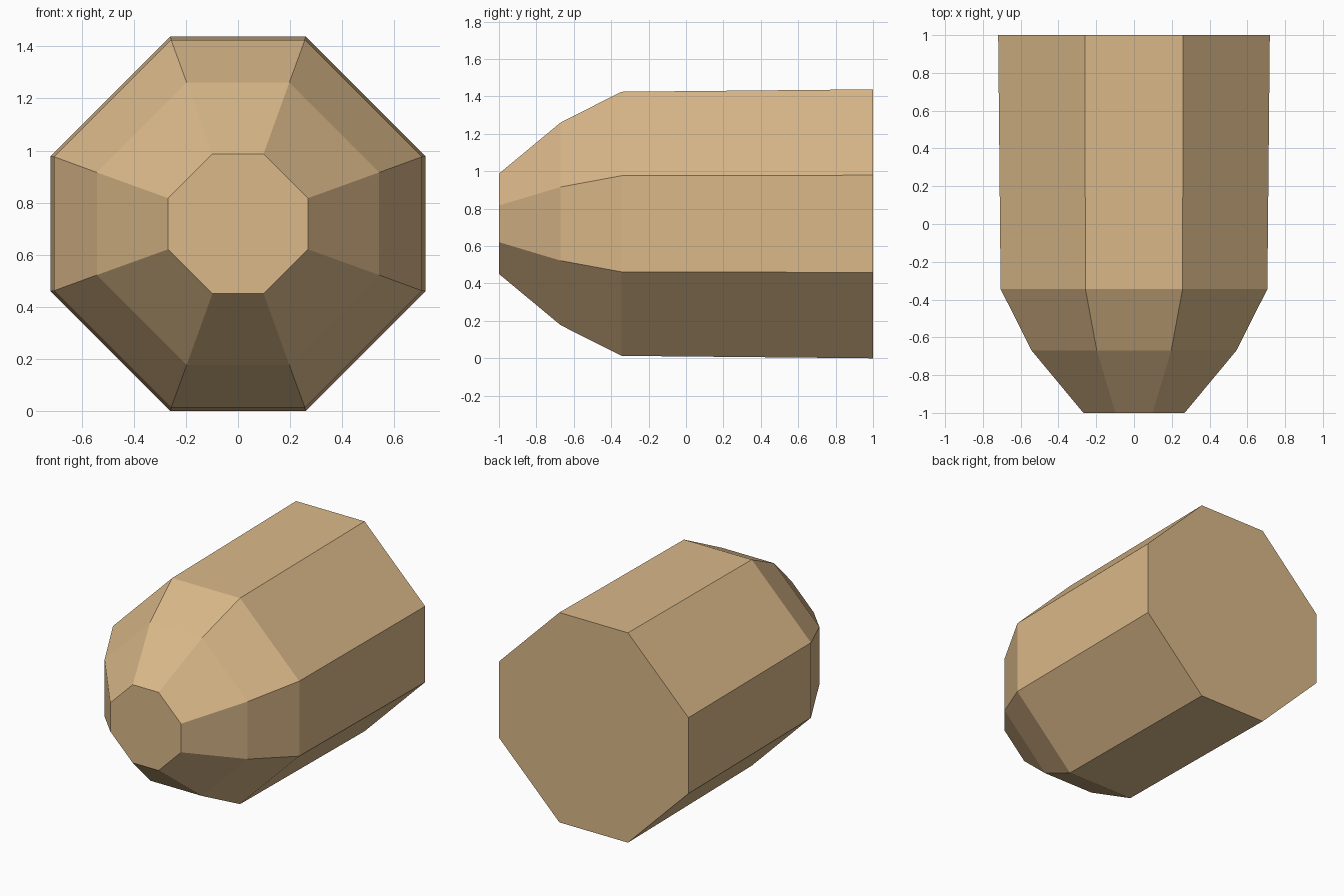
import bpy, bmesh

cube = bpy.data.objects.get("Cube")
if cube:
    bpy.data.objects.remove(cube, do_unlink=True)

# Tan material
TAN = (0.70, 0.48, 0.25, 1)
tan = bpy.data.materials.new("warm_tan")
tan.use_nodes = True
tan.diffuse_color = TAN
bsdf = next(n for n in tan.node_tree.nodes if n.type == 'BSDF_PRINCIPLED')
bsdf.inputs["Base Color"].default_value = TAN

CENTRE_Z = 0.719
# Octagonal sections from nose to tail: y, half width, half length of the flat side
SECTIONS = [(-1, 0.268, 0.098), (-0.67, 0.542, 0.197),
            (-0.345, 0.706, 0.257), (1, 0.719, 0.26)]


def octagon(bm, y, r, c):
    """Ring of eight vertices with long diagonal sides."""
    points = [(r, -c), (r, c), (c, r), (-c, r), (-r, c), (-r, -c), (-c, -r), (c, -r)]
    return [bm.verts.new((x, y, CENTRE_Z + z)) for x, z in points]


# Loft the sections and cap both ends
bm = bmesh.new()
rings = [octagon(bm, *s) for s in SECTIONS]
for a, b in zip(rings, rings[1:]):
    for i in range(8):
        j = (i + 1) % 8
        bm.faces.new((a[i], a[j], b[j], b[i]))
bm.faces.new(rings[0])
bm.faces.new(rings[-1])
bmesh.ops.recalc_face_normals(bm, faces=bm.faces)

mesh = bpy.data.meshes.new("tapered_body")
bm.to_mesh(mesh)
bm.free()
mesh.materials.append(tan)
body = bpy.data.objects.new("tapered_body", mesh)
bpy.context.collection.objects.link(body)
